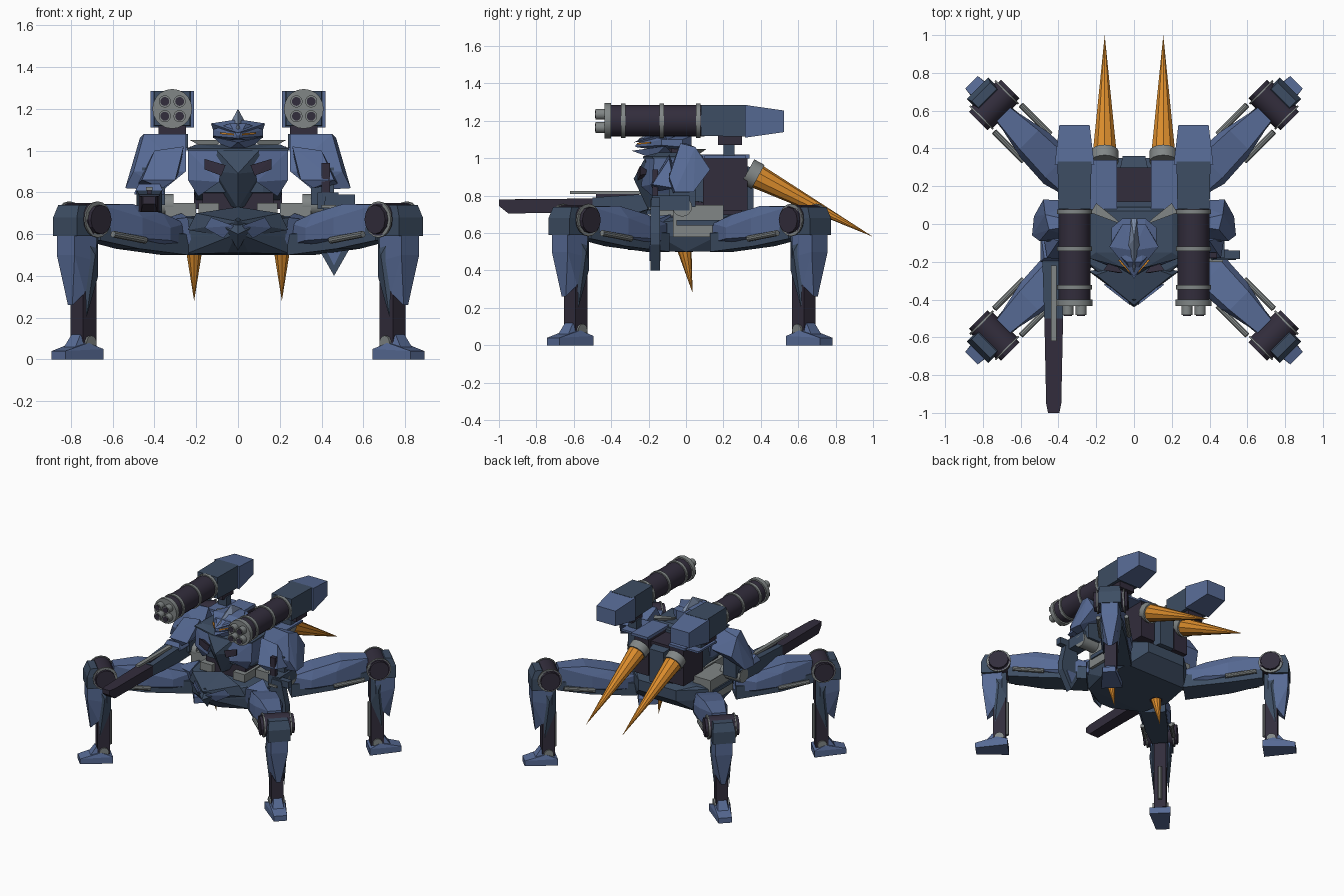
import bpy, bmesh, math
from mathutils import Matrix, Vector

cube = bpy.data.objects.get("Cube")
if cube:
    bpy.data.objects.remove(cube, do_unlink=True)


def material(name, *rgb):
    mat = bpy.data.materials.new(name)
    mat.use_nodes = True
    mat.diffuse_color = (*rgb, 1)
    mat.node_tree.nodes["Principled BSDF"].inputs["Base Color"].default_value = (*rgb, 1)
    return mat


BLUE = material("armour_blue", .095, .145, .3)
SLATE = material("slate_blue", .047, .075, .125)
DARK = material("dark_metal", .032, .026, .045)
GREY = material("grey_metal", .22, .24, .24)
PALE = material("pale_steel", .2, .26, .38)
ORANGE = material("orange", .7, .26, .025)

# Placement frames: a single part, a left and right pair, and the four legs
SINGLE = {"": Matrix()}
PAIR = {"left_": Matrix(), "right_": Matrix.Scale(-1, 4, Vector((1, 0, 0)))}
LEGS = {}
for side, sx in (("left", 1), ("right", -1)):
    for end, sy in (("front", -1), ("rear", 1)):
        # Local x runs outward, local y across, with the origin under the knee
        knee = Matrix.Translation(Vector((sx * .74, sy * .61 + .02, 0)))
        turn = Matrix.Rotation(math.atan2(sy, sx), 4, "Z")
        LEGS[f"{end}_{side}_"] = knee @ turn


def finish(bm, name, colour, frames, smooth=False):
    for prefix, matrix in frames.items():
        copy = bm.copy()
        copy.transform(matrix)
        bmesh.ops.recalc_face_normals(copy, faces=copy.faces)
        mesh = bpy.data.meshes.new(prefix + name)
        copy.to_mesh(mesh)
        copy.free()
        mesh.materials.append(colour)
        if smooth:
            mesh.shade_smooth()
            mesh.set_sharp_from_angle(angle=math.radians(28))
        bpy.context.collection.objects.link(bpy.data.objects.new(prefix + name, mesh))
    bm.free()


def shell(name, colour, *points, frames=SINGLE, mirror=""):
    """Faceted convex block, with its points optionally mirrored across x or y."""
    points = [Vector(point) for point in points]
    for axis in mirror:
        for point in list(points):
            other = point.copy()
            setattr(other, axis, -getattr(point, axis))
            points.append(other)
    bm = bmesh.new()
    for point in {tuple(point) for point in points}:
        bm.verts.new(point)
    bmesh.ops.convex_hull(bm, input=bm.verts)
    bmesh.ops.dissolve_limit(bm, angle_limit=.02, verts=bm.verts, edges=bm.edges)
    finish(bm, name, colour, frames)


def box(name, colour, low, high, frames=SINGLE):
    corners = [(x, y, z) for x in (low[0], high[0]) for y in (low[1], high[1])
               for z in (low[2], high[2])]
    shell(name, colour, *corners, frames=frames)


def beam(name, colour, *sections, along="x", centre=0, frames=SINGLE):
    """Tapered beam along x or y; each section is position, half width, bottom, top."""
    corners = []
    for position, half, bottom, top in sections:
        for across in (centre - half, centre + half):
            for z in (bottom, top):
                corners.append((position, across, z) if along == "x" else (across, position, z))
    shell(name, colour, *corners, frames=frames)


def rod(name, colour, start, stop, radius, tip=None, frames=SINGLE, sides=16):
    start, stop = Vector(start), Vector(stop)
    span = stop - start
    place = Matrix.Translation((start + stop) / 2) @ span.to_track_quat("Z", "Y").to_matrix().to_4x4()
    bm = bmesh.new()
    bmesh.ops.create_cone(bm, cap_ends=True, segments=sides, radius1=radius,
                          radius2=radius if tip is None else tip, depth=span.length, matrix=place)
    bmesh.ops.remove_doubles(bm, verts=bm.verts, dist=.0001)
    finish(bm, name, colour, frames, smooth=sides > 12)


# Legs: thigh, knee, shin and foot
beam("thigh", BLUE, (-.07, .05, .62, .74), (-.26, .07, .58, .745), (-.3, .1, .58, .68),
     (-.46, .08, .55, .7), (-.48, .11, .57, .63), (-.62, .07, .55, .65), frames=LEGS)
beam("thigh_underside", SLATE, (-.06, .055, .57, .64), (-.3, .08, .53, .61),
     (-.62, .09, .5, .6), frames=LEGS)
for label, way in (("near", -1), ("far", 1)):
    across = way * .1
    rod("thigh_piston_" + label, GREY, (-.1, across, .6), (-.32, across, .57), .016,
        frames=LEGS, sides=10)
    rod("knee_ring_" + label, GREY, (0, across * .9, .67), (0, across, .67), .087, frames=LEGS)
    rod("knee_hub_" + label, DARK, (0, across, .67), (0, across * 1.2, .67), .07,
        frames=LEGS, sides=12)
    shell("shin_side_" + label, SLATE, (-.05, across / 2, .6), (.05, across / 2, .6),
          (-.05, across / 2, .4), (.03, across / 2, .2), (0, across * .8, .5), frames=LEGS)
rod("knee_drum", DARK, (0, -.1, .67), (0, .1, .67), .08, frames=LEGS)
beam("knee_cap", SLATE, (0, .08, .59, .68), (.05, .07, .59, .74), (.1, .07, .59, .74),
     (.125, .08, .59, .68), frames=LEGS)
beam("shin", DARK, (-.045, .043, .06, .62), (.045, .043, .06, .62), frames=LEGS)
beam("shin_guard", BLUE, (-.02, .07, .47, .6), (.04, .05, .32, .6), (.09, .015, .26, .6),
     (.12, .06, .5, .6), frames=LEGS)
rod("shin_piston", GREY, (-.05, 0, .12), (-.05, 0, .38), .015, frames=LEGS, sides=10)
rod("ankle", GREY, (0, -.055, .08), (0, .055, .08), .034, frames=LEGS)
beam("foot", BLUE, (-.06, .075, 0, .05), (.02, .055, 0, .08), (.17, .047, 0, .04), frames=LEGS)
beam("ankle_guard", BLUE, (.03, .05, .04, .06), (.05, .03, .04, .12), (.1, .04, .04, .05),
     frames=LEGS)

# Lower hull
beam("lower_hull", SLATE, (-.41, .01, .6, .64), (-.31, .05, .51, .68), (-.2, .25, .505, .68),
     (-.14, .33, .58, .66), (0, .3, .5, .69), (.2, .33, .6, .68), (.24, .26, .505, .7),
     (.35, .16, .6, .68), along="y")
shell("prow_plate", SLATE, (0, -.43, .66), (0, -.38, .58), (.2, -.27, .7), (.24, -.25, .62),
      (0, -.2, .73), mirror="x")
shell("prow_edge", BLUE, (.02, -.43, .64), (.13, -.345, .68), (.16, -.32, .63),
      (.07, -.37, .58), (.08, -.3, .64), frames=PAIR)
shell("prow_crest", SLATE, (0, -.44, .6), (.06, -.4, .63), (0, -.37, .52), (0, -.4, .68),
      mirror="x")
box("hip_block", GREY, (.2, -.07, .58), (.35, .2, .75), frames=PAIR)
box("hip_rail", SLATE, (.3, -.05, .64), (.36, .18, .67), frames=PAIR)
shell("hip_skirt", BLUE, (.24, -.25, .68), (.4, -.18, .66), (.34, -.1, .56), (.22, -.22, .54),
      (.27, -.08, .7), frames=PAIR)
rod("belly_spike", ORANGE, (.21, -.01, .52), (.21, .035, .28), .04, tip=0, frames=PAIR, sides=10)
rod("belly_spike_collar", DARK, (.21, -.01, .54), (.21, -.01, .5), .048, frames=PAIR, sides=12)

# Torso
box("waist", DARK, (-.17, -.15, .66), (.17, .2, .82))
box("waist_brace", GREY, (.09, -.19, .69), (.19, .05, .75), frames=PAIR)
beam("torso_core", SLATE, (-.18, .12, .8, 1), (-.15, .21, .8, 1), (.12, .2, .76, 1), along="y")
shell("breastplate", SLATE, (0, -.28, .89), (.1, -.22, 1), (.11, -.2, .9), (0, -.2, .72),
      (.05, -.12, .74), mirror="x")
shell("chest_armour", BLUE, (.07, -.22, 1), (.24, -.17, 1), (.24, -.18, .86), (.19, -.16, .78),
      (.09, -.24, .85), (.1, .02, 1), (.24, .03, 1), (.2, 0, .8), frames=PAIR)
beam("shoulder_yoke", SLATE, (-.23, .06, 1, 1.01), (-.18, .245, 1, 1.01), (-.15, .2, 1, 1.03),
     (.07, .2, 1, 1.03), (.09, .24, 1, 1.01), along="y")
shell("chest_vent", DARK, (.06, -.26, .93), (.16, -.245, .96), (.16, -.245, .91),
      (.08, -.26, .88), (.12, -.18, .92), frames=PAIR)
shell("collar_bar", GREY, (.07, 0, 1.05), (.1, .03, 1.05), (.2, .11, 1.05), (.23, .06, 1.05),
      (.14, .04, 1), frames=PAIR)
box("backpack_core", DARK, (-.1, .05, .7), (.1, .3, .98))
box("pod_body", DARK, (.09, .09, .72), (.21, .33, 1), frames=PAIR)
beam("pod_cap", BLUE, (.08, .07, 1, 1.02), (.34, .07, 1, 1.02), along="y", centre=.16, frames=PAIR)
beam("spine_plate", SLATE, (.26, .08, .7, .97), (.36, .06, .7, .95), along="y")
rod("back_spike_collar", GREY, (.155, .33, .93), (.155, .385, .9), .073, frames=PAIR)
rod("back_spike", ORANGE, (.155, .37, .908), (.155, 1, .58), .066, tip=0, frames=PAIR, sides=10)

# Head
rod("neck", DARK, (0, -.06, .97), (0, -.06, 1.06), .06, sides=10)
beam("helmet", BLUE, (-.27, .005, 1.06, 1.07), (-.2, .04, 1.05, 1.13), (-.13, .12, 1.07, 1.1),
     (-.02, .12, 1.06, 1.1), (.03, .06, 1.05, 1.12), along="y")
shell("jaw", BLUE, (0, -.29, 1.04), (.12, -.11, 1.065), (.05, -.18, 1), (.05, -.05, 1), mirror="x")
shell("brow", BLUE, (0, -.28, 1.085), (.13, -.12, 1.13), (.12, -.1, 1.1), (0, -.14, 1.15),
      (.06, 0, 1.14), mirror="x")
shell("crest", PALE, (0, -.26, 1.1), (.035, -.12, 1.135), (0, -.08, 1.2), (.015, .03, 1.13),
      mirror="x")
shell("eye", ORANGE, (.02, -.262, 1.073), (.085, -.192, 1.079), (.085, -.192, 1.088),
      (.02, -.262, 1.082), (.05, -.18, 1.08), frames=PAIR)

# Shoulders and upper arms
shell("shoulder_armour", BLUE, (.25, 0, 1.08), (.45, -.03, 1.08), (.47, .05, 1.06),
      (.25, -.1, .9), (.36, -.08, .81), (.54, -.06, .82), (.53, .04, .82), (.48, .13, .94),
      (.3, .12, .95), (.5, -.09, .9), frames=PAIR)
shell("shoulder_flap", BLUE, (.26, -.09, 1.02), (.4, -.09, 1), (.46, -.18, .86), (.3, -.19, .86),
      (.36, -.17, .82), (.48, -.06, .84), (.28, -.04, .9), frames=PAIR)
box("upper_arm", SLATE, (.35, -.09, .74), (.46, .05, .92), frames=PAIR)
rod("elbow", GREY, (.31, -.02, .74), (.48, -.02, .74), .052, frames=PAIR)

# Right arm: long gun
gun = -.425
beam("gun_receiver", SLATE, (-.5, .05, .71, .79), (-.2, .06, .7, .81), (.02, .05, .7, .79),
     along="y", centre=gun)
beam("gun_barrel", DARK, (-1, .03, .745, .78), (-.95, .04, .705, .78), (-.48, .05, .71, .785),
     along="y", centre=gun)
beam("gun_rail", GREY, (-.62, .015, .808, .825), (-.22, .015, .808, .825), along="y", centre=gun)
beam("gun_rail_post", DARK, (-.48, .01, .78, .81), (-.25, .01, .78, .81), along="y", centre=gun)
beam("gun_cowl", BLUE, (-.2, .07, .79, .8), (-.18, .05, .79, .84), (-.04, .07, .79, .8),
     along="y", centre=gun)

# Left arm: forearm with a pointed blade
box("forearm", SLATE, (.38, -.18, .72), (.48, .02, .8))
box("wrist_bar", GREY, (.4, -.2, .725), (.47, -.12, .74))
box("blade_lug", SLATE, (.42, -.185, .74), (.56, -.14, .79))
box("blade_hilt", DARK, (.4, -.18, .78), (.44, -.15, .94))
beam("blade", SLATE, (.38, .025, .54, .6), (.42, .025, .47, .78), (.46, .025, .4, .78),
     (.5, .025, .47, .78), (.54, .025, .54, .6), centre=-.165)
beam("blade_inlay", BLUE, (.42, .029, .53, .54), (.46, .029, .45, .54), (.5, .029, .53, .54),
     centre=-.165)

# Shoulder cannons
axis_x, axis_z = .315, 1.2


def cannon_rod(name, colour, start, stop, radius, x=axis_x, z=axis_z):
    rod(name, colour, (x, start, z), (x, stop, z), radius, frames=PAIR, sides=20)


box("cannon_mount", DARK, (.25, .17, 1.07), (.38, .3, 1.13), frames=PAIR)
box("cannon_post", SLATE, (.24, .2, 1), (.31, .26, 1.08), frames=PAIR)
box("mount_arm", BLUE, (.17, .1, 1), (.33, .32, 1.015), frames=PAIR)
beam("cannon_housing", SLATE, (.08, .085, 1.12, 1.285), (.33, .09, 1.115, 1.285),
     along="y", centre=axis_x, frames=PAIR)
beam("cannon_stock", BLUE, (.315, .105, 1.11, 1.285), (.525, .08, 1.14, 1.255),
     along="y", centre=axis_x, frames=PAIR)
cannon_rod("cannon_body", DARK, -.41, .1, .084)
for label, y in (("front", -.335), ("middle", -.13), ("rear", .065)):
    cannon_rod("cannon_band_" + label, GREY, y - .012, y + .012, .092)
cannon_rod("muzzle_plate", GREY, -.435, -.4, .095)
for corner in range(4):
    angle = math.pi * (corner + .5) / 2
    spot = {"x": axis_x + .05 * math.cos(angle), "z": axis_z + .05 * math.sin(angle)}
    cannon_rod(f"barrel_{corner}", GREY, -.483, -.43, .029, **spot)
    cannon_rod(f"bore_{corner}", DARK, -.486, -.481, .021, **spot)
